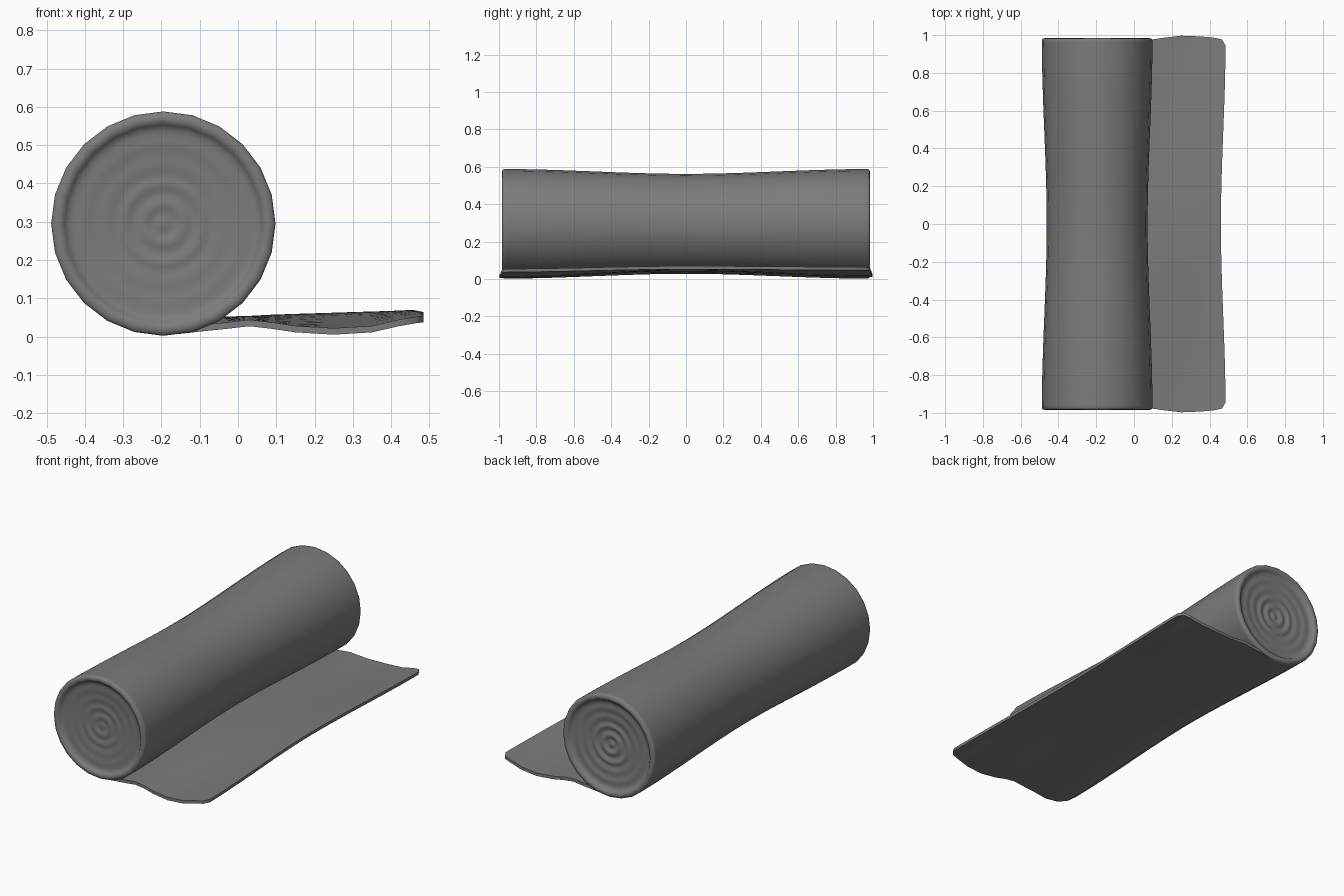
import bpy
import bmesh
import math

cube = bpy.data.objects.get("Cube")
if cube:
    bpy.data.objects.remove(cube, do_unlink=True)

# One grey fabric for the whole mat
fabric = bpy.data.materials.new("grey fabric")
fabric.use_nodes = True
grey = (0.2, 0.2, 0.2, 1)
fabric.diffuse_color = grey
fabric.node_tree.nodes["Principled BSDF"].inputs["Base Color"].default_value = grey

SIDES = 24
CX, CZ = -0.195, 0.295


def flare(y):
    """0 at the waist, 1 towards both ends."""
    t = min(abs(y) / 0.98, 1)
    return t * t * (3 - 2 * t)


def finish(name, bm, angle=50):
    bmesh.ops.recalc_face_normals(bm, faces=bm.faces)
    mesh = bpy.data.meshes.new(name)
    bm.to_mesh(mesh)
    bm.free()
    mesh.materials.append(fabric)
    obj = bpy.data.objects.new(name, mesh)
    bpy.context.collection.objects.link(obj)
    bpy.ops.object.select_all(action="DESELECT")
    obj.select_set(True)
    bpy.context.view_layer.objects.active = obj
    bpy.ops.object.shade_smooth_by_angle(angle=math.radians(angle))
    return obj


def end_cap(side, ripple):
    """Rounded rim, shallow dish and concentric ripples, outside to centre."""
    rim = [(0.293, 0.974), (0.288, 0.981), (0.276, 0.984), (0.264, 0.982), (0.258, 0.974)]
    dish = []
    for i in range(1, 25):
        r = 0.258 * (1 - i / 25)
        bowl = 0.955 + 0.013 * (r / 0.258) ** 2
        wave = ripple * math.cos(r * math.tau / 0.052) * (1 if r < 0.13 else 0.35)
        dish.append((r, bowl + wave))
    return [(r, side * y) for r, y in rim + dish]


# Rolled part: a waisted lathe with a rippled cap at each end
body = [(0.267 + 0.026 * flare(y), y) for y in [i * 0.08 for i in range(-12, 13)]]
profile = list(reversed(end_cap(-1, 0.0025))) + body + end_cap(1, 0.005)
bm = bmesh.new()
rings = []
for r, y in profile:
    rings.append([bm.verts.new((CX + r * math.sin(a), y, CZ + r * math.cos(a)))
                  for a in (math.tau * k / SIDES for k in range(SIDES))])
for a, b in zip(rings, rings[1:]):
    for k in range(SIDES):
        n = (k + 1) % SIDES
        bm.faces.new((a[k], a[n], b[n], b[k]))
bm.faces.new(rings[0])
bm.faces.new(rings[-1])
finish("rolled_mat", bm)

# Loose flap: (x, underside height at the ends, underside height at the waist, half length)
flap = [(-0.16, 0.006, 0.032, 0.972), (-0.1, 0.013, 0.033, 0.973), (-0.04, 0.019, 0.035, 0.975),
        (0.03, 0.027, 0.037, 0.975), (0.09, 0.02, 0.04, 0.976), (0.15, 0.011, 0.042, 0.985),
        (0.25, 0.005, 0.045, 0.997), (0.35, 0.011, 0.048, 0.993), (0.42, 0.027, 0.05, 0.987),
        (0.465, 0.035, 0.052, 0.978), (0.485, 0.037, 0.052, 0.945)]
THICK, ROWS = 0.017, 24
bm = bmesh.new()
grid = []
for x, z_end, z_mid, half in flap:
    row = []
    for j in range(ROWS + 1):
        y = half * (2 * j / ROWS - 1)
        w = flare(y)
        reach = max(0, x) / 0.485
        lift = 0.01 * reach * w * (y > 0)
        row.append(bm.verts.new((x - 0.025 * reach * (1 - w), y, z_mid + (z_end - z_mid) * w + lift)))
    grid.append(row)
for a, b in zip(grid, grid[1:]):
    for j in range(ROWS):
        bm.faces.new((a[j], b[j], b[j + 1], a[j + 1]))

# Thicken the flap upwards and close its border
border = [e for e in bm.edges if e.is_boundary]
lower = list(bm.faces)
copy = bmesh.ops.duplicate(bm, geom=lower + list(bm.edges) + list(bm.verts))
twin = copy["vert_map"]
for v in [g for g in copy["geom"] if isinstance(g, bmesh.types.BMVert)]:
    v.co.z += THICK
for e in border:
    a, b = e.verts
    bm.faces.new((a, b, twin[b], twin[a]))
finish("loose_flap", bm)
